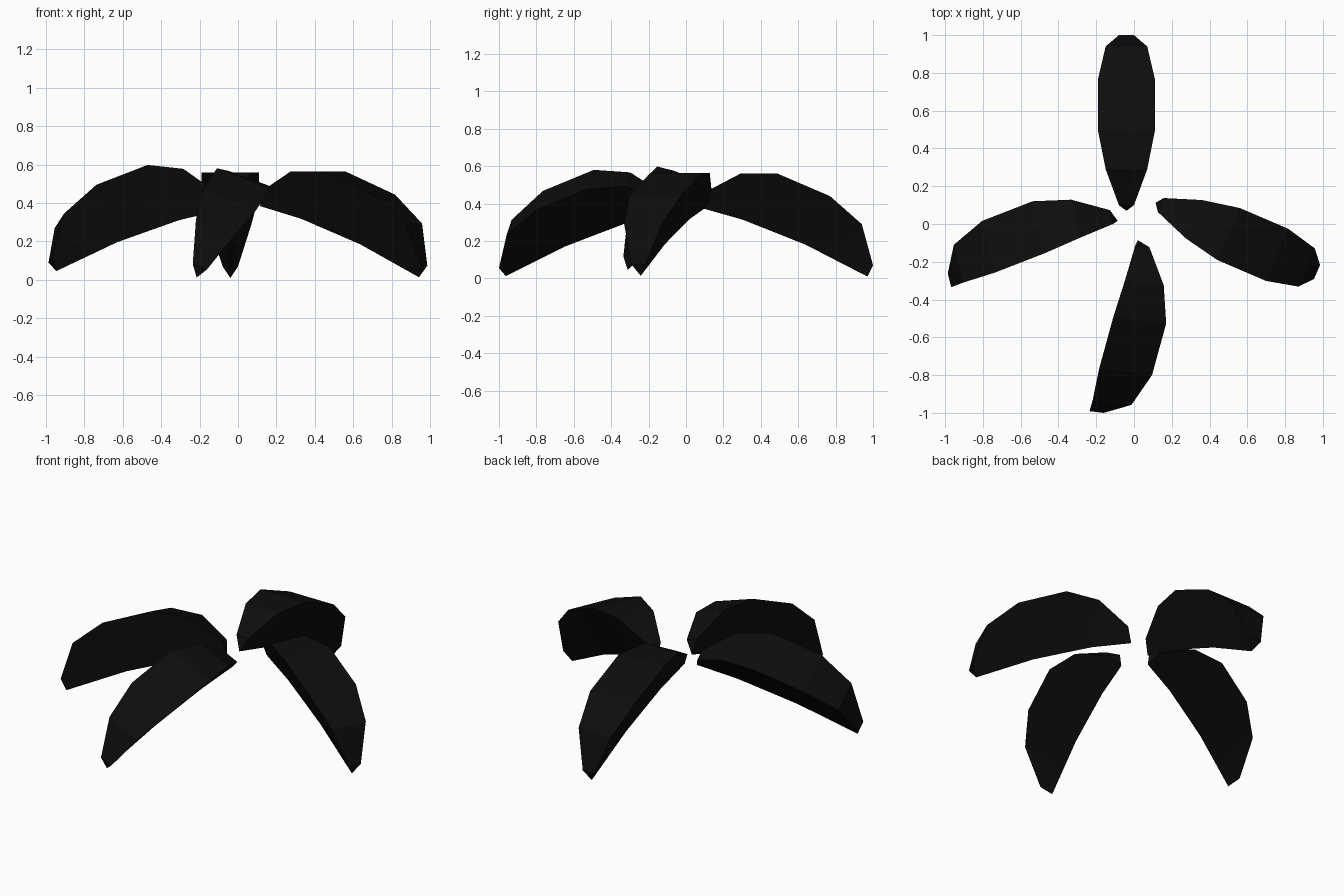
import bpy, bmesh, math

if "Cube" in bpy.data.objects:
    bpy.data.objects.remove(bpy.data.objects["Cube"])

black = bpy.data.materials.new("leaf_black")
black.diffuse_color = (0.004, 0.004, 0.004, 1)
black.use_nodes = True
black.node_tree.nodes["Principled BSDF"].inputs["Base Color"].default_value = black.diffuse_color

# Leaf stations from base to tip:
# rim distance, rim half width, rim height, keel distance, keel height
STATIONS = [
    (0.10, 0.04, 0.46, 0.07, 0.38),
    (0.29, 0.11, 0.56, 0.30, 0.315),
    (0.49, 0.15, 0.56, 0.47, 0.248),
    (0.77, 0.15, 0.44, 0.64, 0.18),
    (0.94, 0.11, 0.29, 0.83, 0.082),
    (1.00, 0.04, 0.07, 0.97, 0.01),
]


def leaf_mesh():
    """Faceted arched leaf: broad top face, two sides meeting in a keel."""
    bm = bmesh.new()
    rings = []
    for y, w, z, ky, kz in STATIONS:
        rings.append([bm.verts.new(p) for p in ((-w, y, z), (w, y, z), (0, ky, kz))])
    for a, b in zip(rings, rings[1:]):
        for i in range(3):
            j = (i + 1) % 3
            bm.faces.new((a[i], a[j], b[j], b[i]))
    bm.faces.new(rings[0])
    bm.faces.new(rings[-1])
    bmesh.ops.recalc_face_normals(bm, faces=bm.faces)
    mesh = bpy.data.meshes.new("leaf")
    bm.to_mesh(mesh)
    bm.free()
    mesh.materials.append(black)
    return mesh


# Four leaves spread around the centre: name, location, (pitch, roll, yaw)
mesh = leaf_mesh()
for name, loc, rot in [
    ("back_leaf", (-0.04, 0, 0), (0, 0, 0)),
    ("left_leaf", (0.0, -0.097, 0.005), (2, 20, 103.7)),
    ("front_leaf", (-0.10, 0, 0.003), (0, -20, 173)),
    ("right_leaf", (0.05, 0.14, 0.004), (0, 0, -113.2)),
]:
    leaf = bpy.data.objects.new(name, mesh)
    leaf.location = loc
    leaf.rotation_euler = [math.radians(a) for a in rot]
    bpy.context.collection.objects.link(leaf)
